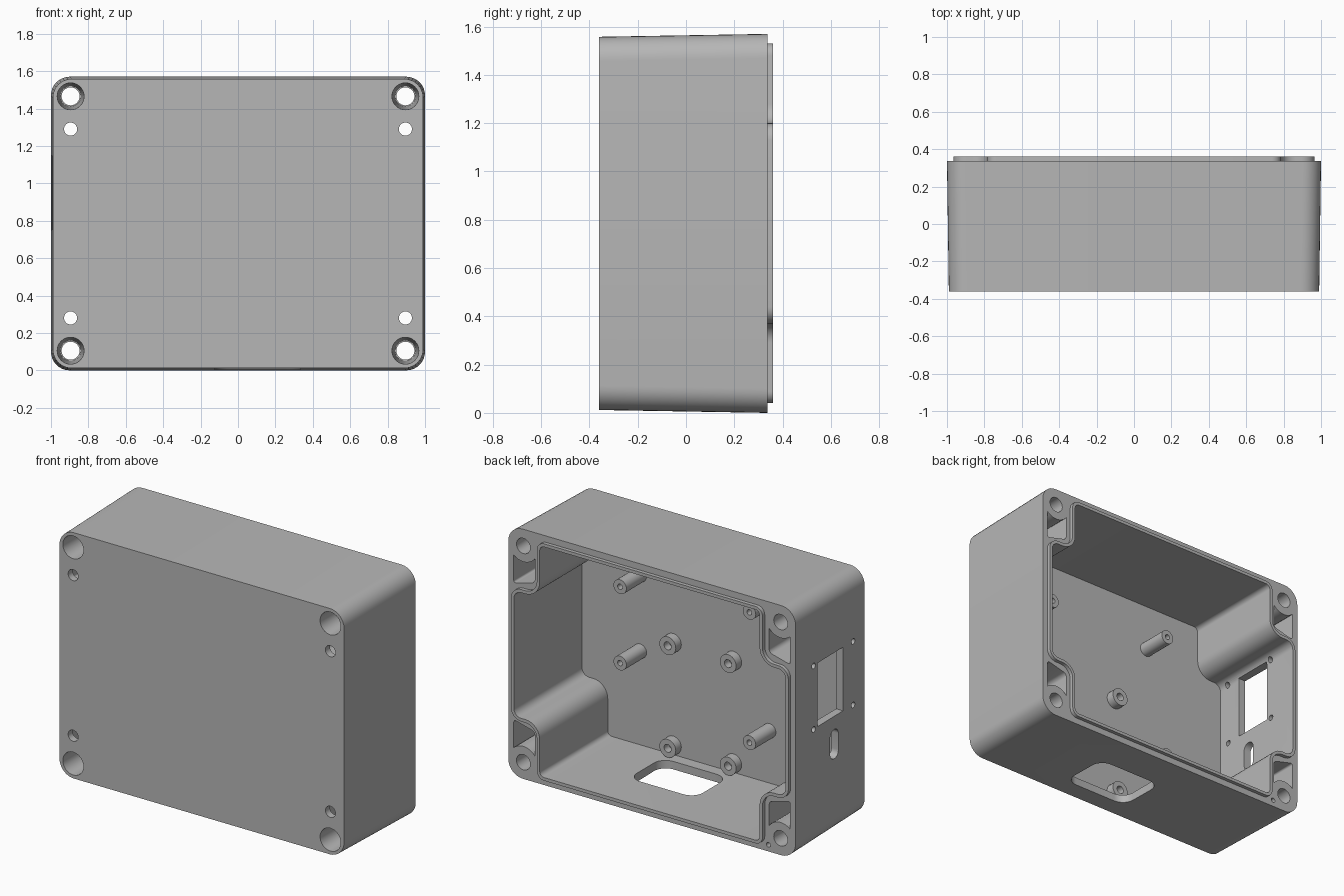
import bpy, bmesh, math
from mathutils import Vector

if "Cube" in bpy.data.objects:
    bpy.data.objects.remove(bpy.data.objects["Cube"], do_unlink=True)

grey = bpy.data.materials.new("moulded_grey")
grey.use_nodes = True
COLOUR = (0.47, 0.47, 0.47, 1)
grey.diffuse_color = COLOUR
grey.node_tree.nodes["Principled BSDF"].inputs["Base Color"].default_value = COLOUR

CZ = 0.785                      # height of the box centre
FRONT, FLOOR, RIM, LIP = -0.36, -0.315, 0.338, 0.361


def fillet(corners, seg=8):
    """Round each (x, y, radius) corner of a closed outline."""
    out = []
    for i, (x, y, r) in enumerate(corners):
        p = Vector((x, y))
        if r <= 0:
            out.append((x, y))
            continue
        a = (Vector(corners[i - 1][:2]) - p).normalized()
        b = (Vector(corners[(i + 1) % len(corners)][:2]) - p).normalized()
        half = a.angle(b) / 2
        centre = p + (a + b).normalized() * (r / math.sin(half))
        s = p + a * (r / math.tan(half)) - centre
        e = p + b * (r / math.tan(half)) - centre
        sweep = math.pi - 2 * half
        for k in range(seg + 1):
            t = k / seg
            v = (s * math.sin((1 - t) * sweep) + e * math.sin(t * sweep)) / math.sin(sweep)
            out.append(tuple(centre + v))
    return out


def box(u, v, hu, hv, r=0):
    return fillet([(u + hu, v + hv, r), (u - hu, v + hv, r),
                   (u - hu, v - hv, r), (u + hu, v - hv, r)])


def circle(u, v, r, n=32):
    return [(u + r * math.cos(2 * math.pi * k / n), v + r * math.sin(2 * math.pi * k / n))
            for k in range(n)]


def prism(name, start, t0, t1, axis="y", end=None):
    """Solid between two matching outlines along an axis."""
    place = {"x": lambda u, v, t: (t, u, v),
             "y": lambda u, v, t: (u, t, v),
             "z": lambda u, v, t: (u, v, t)}[axis]
    bm = bmesh.new()
    a = [bm.verts.new(place(u, v, t0)) for u, v in start]
    b = [bm.verts.new(place(u, v, t1)) for u, v in (end or start)]
    bm.faces.new(a)
    bm.faces.new(b)
    for i in range(len(a)):
        j = (i + 1) % len(a)
        bm.faces.new((a[i], a[j], b[j], b[i]))
    return finish(name, bm)


def finish(name, bm):
    bmesh.ops.recalc_face_normals(bm, faces=bm.faces[:])
    me = bpy.data.meshes.new(name)
    bm.to_mesh(me)
    bm.free()
    me.materials.append(grey)
    ob = bpy.data.objects.new(name, me)
    bpy.context.collection.objects.link(ob)
    return ob


def select(ob):
    for other in bpy.context.selected_objects:
        other.select_set(False)
    ob.select_set(True)
    bpy.context.view_layer.objects.active = ob


def combine(ob, tool, operation="DIFFERENCE"):
    select(ob)
    mod = ob.modifiers.new("combine", "BOOLEAN")
    mod.operation, mod.solver, mod.object = operation, "EXACT", tool
    bpy.ops.object.modifier_apply(modifier=mod.name)
    bpy.data.objects.remove(tool, do_unlink=True)


def cavity_outline(d):
    """Rectangle with four stepped corners, grown outward by d."""
    quarter = [(0.945 + d, 0.395 + d, 0.05 + d), (0.765 + d, 0.395 + d, 0.1 - d),
               (0.765 + d, 0.725 + d, 0.03 + d)]
    pts = list(quarter)
    pts += [(-x, z, r) for x, z, r in reversed(quarter)]
    pts += [(-x, -z, r) for x, z, r in quarter]
    pts += [(x, -z, r) for x, z, r in reversed(quarter)]
    return [(x, z + CZ) for x, z in fillet(pts)]


# Drafted outer shell, sealing lip and main cavity
case = prism("enclosure_body", box(0, CZ, 0.99, 0.773, 0.1), FRONT, RIM,
             end=box(0, CZ, 1.0, 0.785, 0.1))
combine(case, prism("lip", cavity_outline(0.02), RIM - 0.05, LIP), "UNION")
combine(case, prism("cavity", cavity_outline(0), FLOOR, 0.5))

# Corner screw holes, tapered head bores, pockets and wall-mount holes
arc = [(0.895 + 0.1 * math.cos(a), 0.68 + 0.1 * math.sin(a))
       for a in [math.radians(217 + k * 95 / 10) for k in range(11)]]
pocket = fillet([(0.962, 0.43, 0.01), (0.962, 0.606, 0)]
                and [(0.962, 0.43, 0.012), (0.962, 0.55, 0), (0.815, 0.55, 0), (0.815, 0.468, 0.03)])
# replace the straight pocket top with the arc around the screw post
pocket = [p for p in pocket if p[1] < 0.549] + list(arc)
pocket.sort(key=lambda p: math.atan2(p[1] - 0.52, p[0] - 0.89))
for sx in (1, -1):
    for sz in (1, -1):
        x, z, hole_z = sx * 0.895, CZ + sz * 0.68, CZ + sz * 0.505
        combine(case, prism("screw_hole", circle(x, z, 0.048), -0.5, 0.5))
        combine(case, prism("head_bore", circle(x, z, 0.0725), FRONT - 0.02, 0.15,
                            end=circle(x, z, 0.055)))
        combine(case, prism("pocket", [(sx * u, CZ + sz * v) for u, v in pocket], FLOOR, 0.5))
        combine(case, prism("mount_hole", circle(x, hole_z, 0.035), -0.5, FLOOR + 0.05))

# Side wall: display window, four fixing holes and a vertical slot
combine(case, prism("window", box(-0.012, 0.95, 0.13, 0.2), -1.1, -0.88, "x"))
for y in (-0.244, 0.156):
    for z in (0.747, 1.147):
        combine(case, prism("fixing_hole", circle(y, z, 0.018, 20), -1.1, -0.88, "x"))
combine(case, prism("slot", box(-0.053, 0.575, 0.042, 0.092, 0.0415), -1.1, -0.88, "x"))

# Rounded opening in the bottom wall and a small pilot hole in the rim
combine(case, prism("opening", box(0.105, -0.075, 0.23, 0.165, 0.08), -0.1, 0.1, "z"))
combine(case, prism("pilot_hole", circle(-0.81, 0.042, 0.015, 16), 0.22, 0.5))


# Hollow mounting posts on the inner floor
def standoff(name, x, z, radius, bore, tip):
    profile = [(radius, FLOOR - 0.01), (radius, tip), (bore, tip), (bore, tip - 0.05)]
    bm = bmesh.new()
    rings = [[bm.verts.new((u, y, v)) for u, v in circle(x, z, r, 24)] for r, y in profile]
    for a, b in zip(rings, rings[1:]):
        for i in range(24):
            j = (i + 1) % 24
            bm.faces.new((a[i], a[j], b[j], b[i]))
    bm.faces.new(rings[0])
    bm.faces.new(rings[-1])
    return finish(name, bm)


posts = [standoff(f"tall_standoff_{i + 1}", x, z, 0.045, 0.017, -0.115)
         for i, (x, z) in enumerate([(0.54, 1.13), (0.54, 0.65), (-0.36, 1.21), (-0.36, 0.39)])]
posts += [standoff(f"short_standoff_{i + 1}", x, z, 0.057, 0.025, -0.26)
          for i, (x, z) in enumerate([(0.31, 0.765), (-0.11, 0.765), (0.31, 0.12), (-0.11, 0.12)])]

for ob in [case] + posts:
    select(ob)
    bpy.ops.object.shade_smooth_by_angle(angle=math.radians(30))
